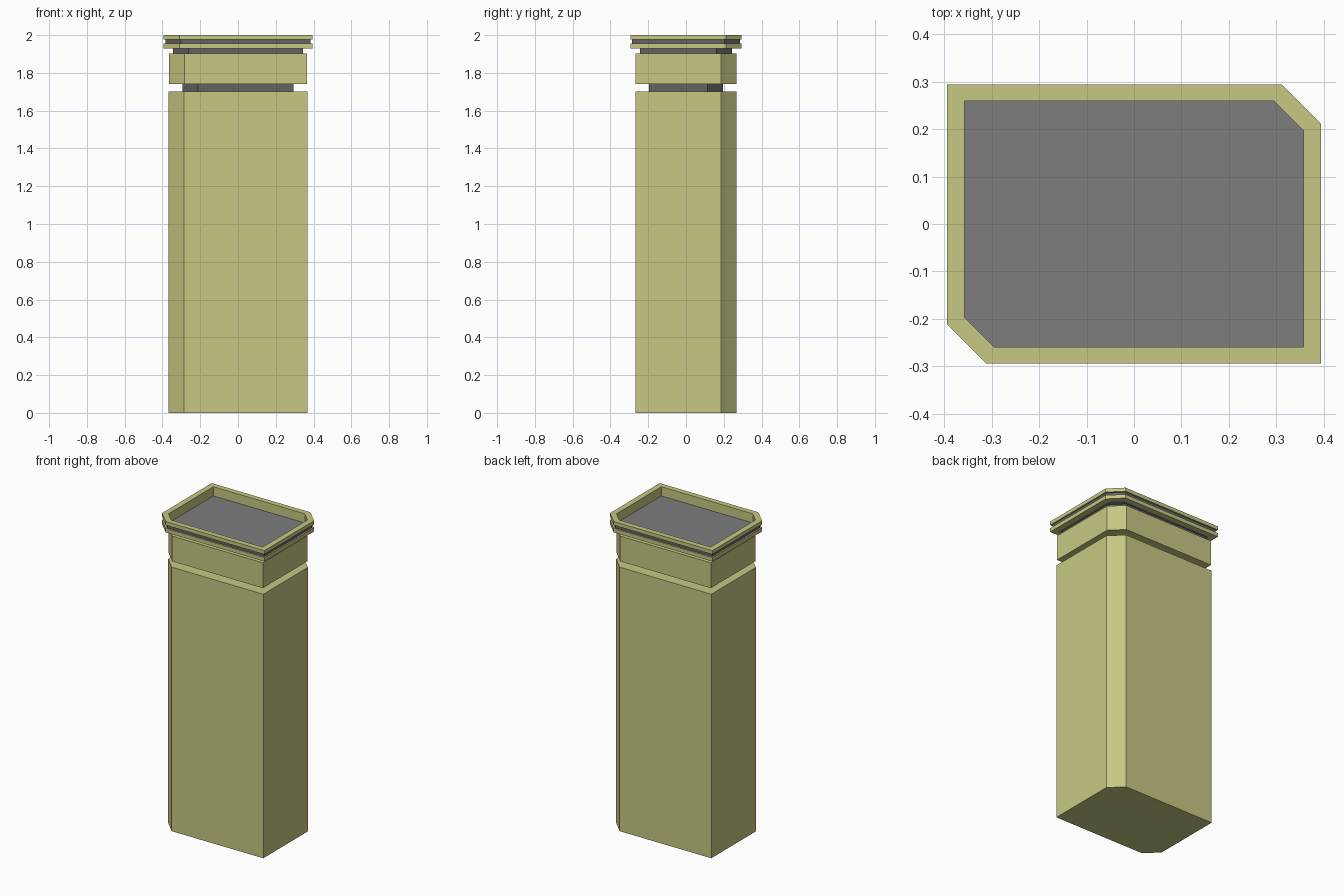
import bpy, bmesh

if "Cube" in bpy.data.objects:
    bpy.data.objects.remove(bpy.data.objects["Cube"])


def material(name, rgb):
    m = bpy.data.materials.new(name)
    m.diffuse_color = (*rgb, 1)
    m.use_nodes = True
    m.node_tree.nodes["Principled BSDF"].inputs["Base Color"].default_value = m.diffuse_color
    return m


OLIVE = material("olive", (0.575, 0.575, 0.23))
DARK = material("dark_grey", (0.123, 0.123, 0.123))
GREY = material("mid_grey", (0.205, 0.205, 0.205))


def outline(hx, hy, c):
    """Rectangle with two opposite corners cut off (front left, back right)."""
    return [(-hx + c, -hy), (hx, -hy), (hx, hy - c),
            (hx - c, hy), (-hx, hy), (-hx, -hy + c)]


def loft(name, sections, mats, closed=False, face_mats=()):
    """Skin stacked outlines (hx, hy, cut, z); closed joins last to first."""
    bm = bmesh.new()
    loops = [[bm.verts.new((x, y, z)) for x, y in outline(hx, hy, c)]
             for hx, hy, c, z in sections]
    count = len(loops) if closed else len(loops) - 1
    for i in range(count):
        a, b = loops[i], loops[(i + 1) % len(loops)]
        for k in range(6):
            n = (k + 1) % 6
            f = bm.faces.new((a[k], a[n], b[n], b[k]))
            f.material_index = face_mats[i] if face_mats else 0
    if not closed:
        bm.faces.new(loops[0][::-1])
        bm.faces.new(loops[-1])
    bmesh.ops.recalc_face_normals(bm, faces=bm.faces)
    mesh = bpy.data.meshes.new(name)
    bm.to_mesh(mesh)
    bm.free()
    for m in mats:
        mesh.materials.append(m)
    obj = bpy.data.objects.new(name, mesh)
    bpy.context.collection.objects.link(obj)
    return obj


def prism(name, hx, hy, c, z0, z1, mat):
    return loft(name, [(hx, hy, c, z0), (hx, hy, c, z1)], [mat])


# Stacked solid parts
prism("main_body", 0.368, 0.268, 0.082, 0.0, 1.702, OLIVE)
prism("lower_neck", 0.295, 0.197, 0.082, 1.702, 1.74, DARK)
prism("upper_block", 0.364, 0.267, 0.081, 1.74, 1.903, OLIVE)
prism("upper_neck", 0.343, 0.244, 0.082, 1.903, 1.93, DARK)

# Hollow rim with a dark groove between its two lips
lip, groove, inner = (0.394, 0.294, 0.083), (0.385, 0.285, 0.081), (0.357, 0.259, 0.062)
rim = [(*inner, 1.93), (*lip, 1.93), (*lip, 1.955), (*groove, 1.955),
       (*groove, 1.976), (*lip, 1.976), (*lip, 2.0), (*inner, 2.0)]
loft("cap_rim", rim, [OLIVE, DARK], True, (0, 0, 0, 1, 0, 0, 0, 0))

# Recessed top panel
prism("top_panel", 0.357, 0.259, 0.062, 1.93, 1.941, GREY)
